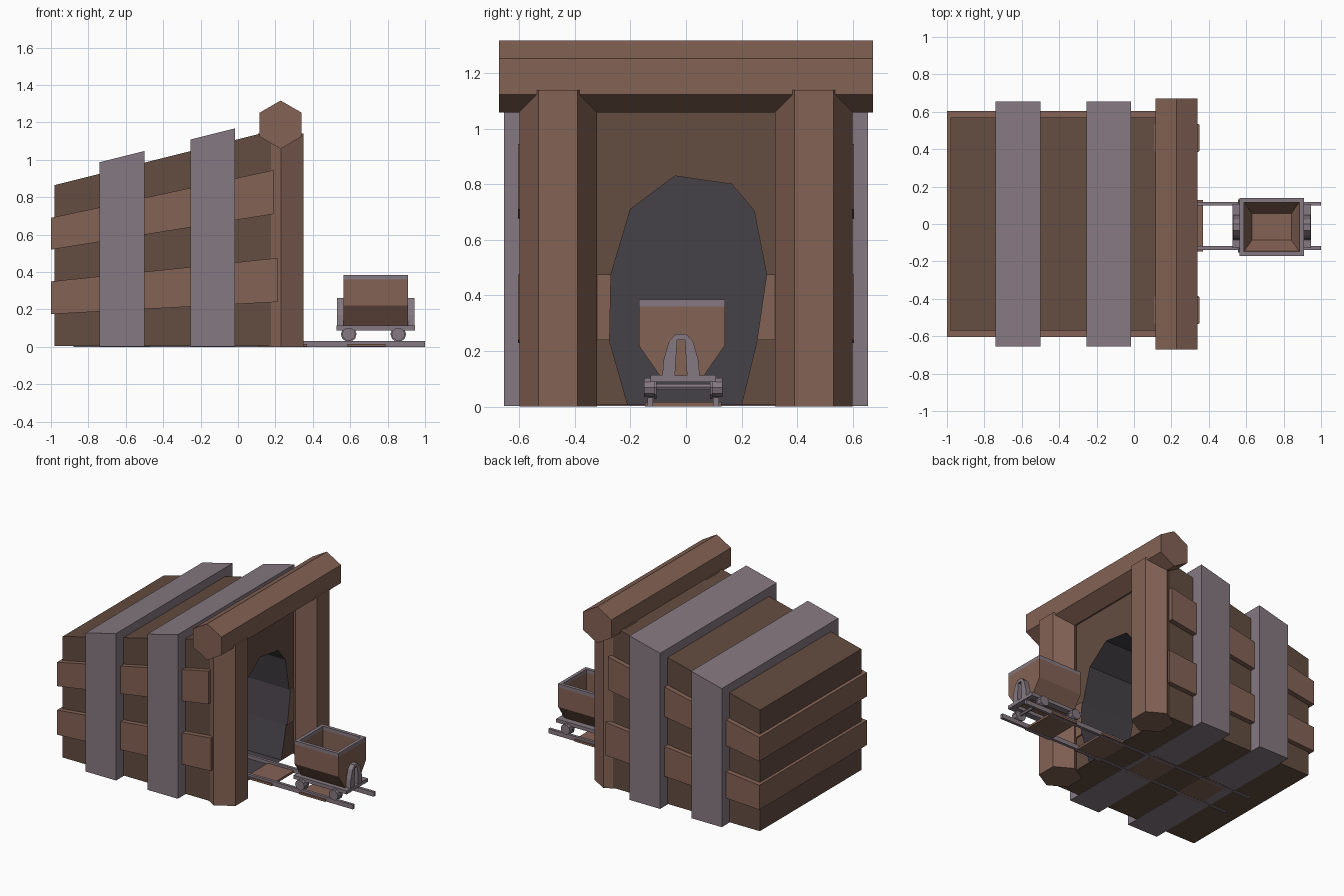
import bpy, bmesh
from math import cos, sin, pi, radians

if "Cube" in bpy.data.objects:
    bpy.data.objects.remove(bpy.data.objects["Cube"])


def material(name, rgb):
    m = bpy.data.materials.new(name)
    m.diffuse_color = (*rgb, 1)
    m.use_nodes = True
    m.node_tree.nodes["Principled BSDF"].inputs["Base Color"].default_value = m.diffuse_color
    return m


DARK_WOOD = material("dark_wood", (0.125, 0.073, 0.052))
WOOD = material("wood", (0.23, 0.122, 0.09))
IRON = material("iron", (0.235, 0.19, 0.22))
SHADOW = material("shadow", (0.062, 0.054, 0.066))


def finish(name, bm, mats):
    bmesh.ops.recalc_face_normals(bm, faces=bm.faces)
    me = bpy.data.meshes.new(name)
    bm.to_mesh(me)
    bm.free()
    for m in mats:
        me.materials.append(m)
    ob = bpy.data.objects.new(name, me)
    bpy.context.collection.objects.link(ob)
    return ob


def prism(name, pts, axis, a, b, mat):
    """Extrude a 2D profile along an axis: x uses (y,z), y uses (x,z), z uses (x,y)."""
    place = {"x": lambda p, d: (d, p[0], p[1]),
             "y": lambda p, d: (p[0], d, p[1]),
             "z": lambda p, d: (p[0], p[1], d)}[axis]
    bm = bmesh.new()
    lo = [bm.verts.new(place(p, a)) for p in pts]
    hi = [bm.verts.new(place(p, b)) for p in pts]
    bm.faces.new(lo)
    bm.faces.new(hi)
    n = len(pts)
    for i in range(n):
        j = (i + 1) % n
        bm.faces.new((lo[i], lo[j], hi[j], hi[i]))
    return finish(name, bm, [mat])


def box(name, x0, x1, y0, y1, z0, z1, mat):
    return prism(name, [(x0, y0), (x1, y0), (x1, y1), (x0, y1)], "z", z0, z1, mat)


def ngon(cx, cy, r, n, start=0.0):
    return [(cx + r * cos(start + 2 * pi * i / n), cy + r * sin(start + 2 * pi * i / n))
            for i in range(n)]


def cut(ob, cutter):
    mod = ob.modifiers.new("cut", "BOOLEAN")
    mod.operation = "DIFFERENCE"
    mod.solver = "EXACT"
    mod.material_mode = "TRANSFER"
    mod.object = cutter
    bpy.context.view_layer.objects.active = ob
    bpy.ops.object.modifier_apply(modifier=mod.name)


def roof(x):
    return 1.11 + 0.25 * x


# Cutters: irregular tunnel, and a core that hollows straps and bands
mouth = [(-0.21, 0.008), (-0.275, 0.235), (-0.27, 0.475), (-0.2, 0.71), (-0.04, 0.83),
         (0.165, 0.80), (0.245, 0.705), (0.29, 0.475), (0.255, 0.235), (0.2, 0.008)]
tunnel = prism("tunnel_cutter", mouth, "x", -0.85, 0.4, SHADOW)
core = box("core_cutter", -0.92, 0.17, -0.5, 0.5, 0.03, 0.84, SHADOW)

# Sloped tunnel housing
W = 0.2
housing = prism("housing", [(-0.98, 0.005), (W, 0.005), (W, roof(W)), (-0.98, roof(-0.98))],
                "y", -0.57, 0.57, DARK_WOOD)
cut(housing, tunnel)

# Plank bands around the housing
for name, x1, z in (("lower_band", 0.21, (0.175, 0.24, 0.475, 0.35)),
                    ("upper_band", 0.19, (0.52, 0.71, 0.945, 0.69))):
    band = prism(name, [(-1, z[0]), (x1, z[1]), (x1, z[2]), (-1, z[3])],
                 "y", -0.605, 0.605, WOOD)
    cut(band, core)
    cut(band, tunnel)

# Iron straps over the housing
for name, x0, x1 in (("rear_strap", -0.74, -0.5), ("front_strap", -0.255, -0.015)):
    strap = prism(name, [(x0, 0.002), (x1, 0.002), (x1, roof(x1) + 0.062), (x0, roof(x0) + 0.062)],
                  "y", -0.655, 0.655, IRON)
    cut(strap, core)
    cut(strap, tunnel)

for c in (tunnel, core):
    bpy.data.objects.remove(c, do_unlink=True)

# Hexagonal entrance posts and lintel
for side, y in (("left", -0.46), ("right", 0.46)):
    prism(side + "_post", ngon(0.229, y, 0.14, 6, pi / 2), "z", 0.0, 1.14, WOOD)
prism("lintel", ngon(0.228, 1.188, 0.129, 6, pi / 2), "y", -0.672, 0.672, WOOD)

# Track
CY = -0.01
for side, s in (("left", -1), ("right", 1)):
    y = CY + s * 0.118
    box(side + "_rail", -0.88, 1.0, y - 0.01, y + 0.01, 0.0, 0.032, IRON)
for i in range(4):
    x = 0.687 - 0.42 * i
    box(f"sleeper_{i + 1}", x - 0.102, x + 0.102, CY - 0.138, CY + 0.138, 0.001, 0.016, WOOD)

# Cart tub: outer skin, rim and tapered hollow as stacked rectangular loops
X = 0.736
levels = [(0.172, 0.08, 0.112), (0.172, 0.155, 0.22), (0.172, 0.155, 0.36),
          (0.172, 0.155, 0.385), (0.148, 0.131, 0.385), (0.148, 0.131, 0.36),
          (0.145, 0.128, 0.23), (0.105, 0.07, 0.14)]
bm = bmesh.new()
loops = [[bm.verts.new((X + sx * hx, CY - 0.005 + sy * hy, z))
          for sx, sy in ((-1, -1), (1, -1), (1, 1), (-1, 1))] for hx, hy, z in levels]
for k in range(len(loops) - 1):
    a, b = loops[k], loops[k + 1]
    for i in range(4):
        j = (i + 1) % 4
        f = bm.faces.new((a[i], a[j], b[j], b[i]))
        f.material_index = 1 if k in (2, 3, 4) else 0
bm.faces.new(loops[0])
bm.faces.new(loops[-1])
finish("cart_tub", bm, [WOOD, IRON])

# Cart frame
for side, s in (("left", -1), ("right", 1)):
    y = CY + s * 0.095
    box(side + "_frame_beam", 0.527, 0.945, y - 0.023, y + 0.023, 0.088, 0.113, IRON)
for end, x in (("rear", 0.527), ("front", 0.908)):
    box(end + "_frame_beam", x, x + 0.037, CY - 0.08, CY + 0.08, 0.089, 0.112, IRON)

# Arched brackets at the tub ends
half = [(0.068, 0.105), (0.062, 0.17), (0.043, 0.235), (0.018, 0.262)]
inner = [(0.014, 0.24), (0.022, 0.105)]
arch = half + inner[:1] + inner[1:]
arch = ([(y, z) for y, z in half] + [(-y, z) for y, z in reversed(half)]
        + [(-y, z) for y, z in reversed(inner)] + inner)
arch = [(CY - 0.008 + y, z) for y, z in arch]
for end, x0, x1 in (("rear", 0.53, 0.568), ("front", 0.904, 0.943)):
    prism(end + "_bracket", arch, "x", x0, x1, IRON)

# Wheels with inner flange, and axles
for end, x in (("rear", 0.592), ("front", 0.857)):
    prism(end + "_axle", ngon(x, 0.07, 0.012, 6), "y", CY - 0.12, CY + 0.12, IRON)
    for side, s in (("left", -1), ("right", 1)):
        prism(f"{end}_{side}_wheel", ngon(x, 0.068, 0.036, 10), "y",
              CY + s * 0.105, CY + s * 0.142, IRON)
        prism(f"{end}_{side}_flange", ngon(x, 0.068, 0.042, 10), "y",
              CY + s * 0.096, CY + s * 0.106, IRON)
